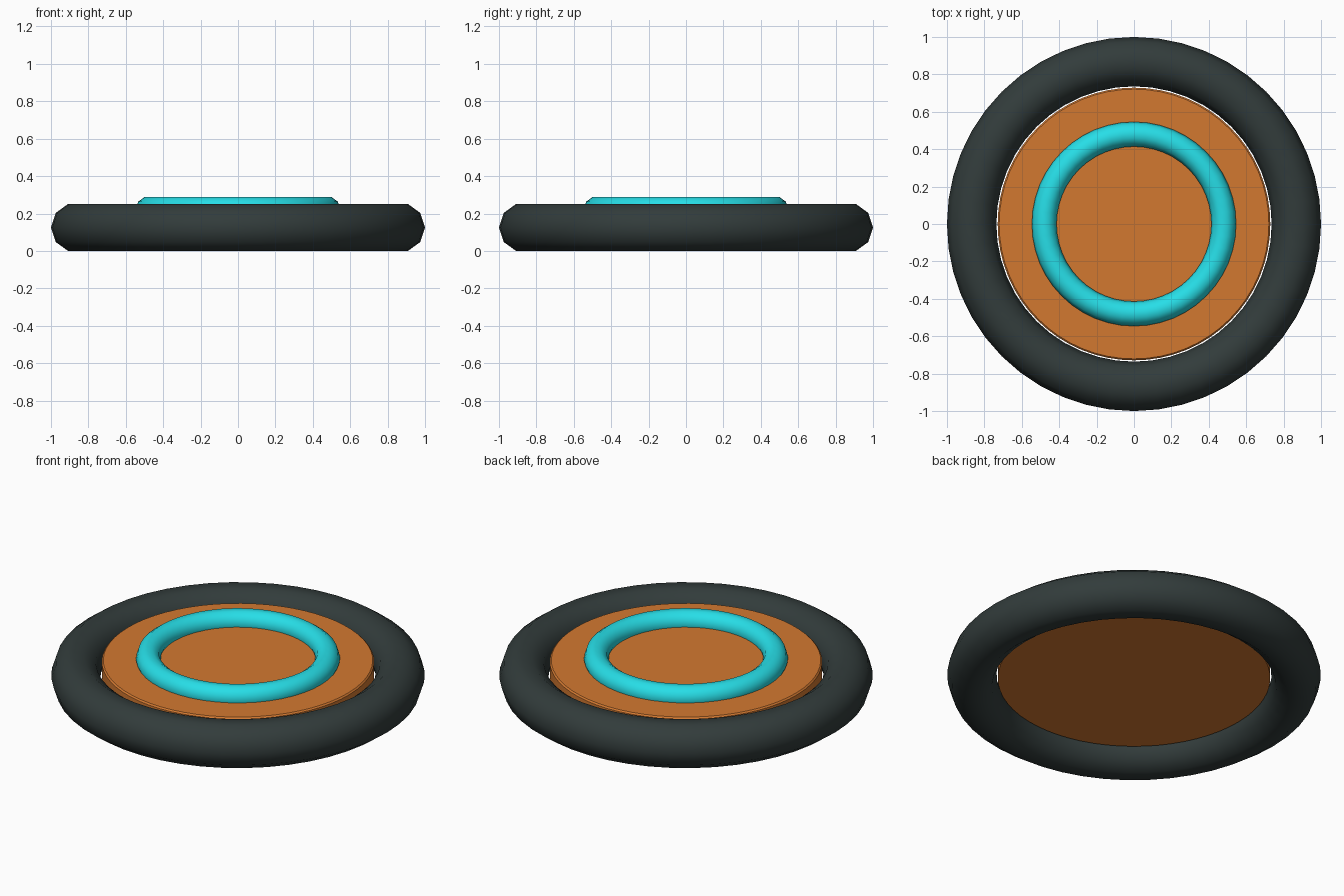
import bpy
import bmesh
import math

cube = bpy.data.objects.get("Cube")
if cube:
    bpy.data.objects.remove(cube, do_unlink=True)


def material(name, color):
    mat = bpy.data.materials.new(name)
    mat.use_nodes = True
    mat.diffuse_color = (*color, 1)
    mat.node_tree.nodes["Principled BSDF"].inputs["Base Color"].default_value = (*color, 1)
    return mat


def finish(obj, name, mat, angle):
    obj.name = name
    obj.data.name = name
    obj.data.materials.append(mat)
    bpy.ops.object.shade_smooth_by_angle(angle=math.radians(angle))
    return obj


def ring(name, major, minor, z, mat):
    bpy.ops.mesh.primitive_torus_add(
        major_radius=major, minor_radius=minor, major_segments=48,
        minor_segments=10, location=(0, 0, z))
    return finish(bpy.context.object, name, mat, 60)


charcoal = material("charcoal", (0.032, 0.045, 0.044))
orange = material("orange", (0.65, 0.19, 0.03))
cyan = material("cyan", (0.02, 0.73, 0.80))

# Thick outer rim
ring("outer_rim", 0.868, 0.132, 0.1255, charcoal)

# Raised inner ring
ring("inner_ring", 0.48, 0.066, 0.225, cyan)

# Disc with a narrow chamfer round its top edge
bottom, top, radius = 0.105, 0.214, 0.729
bpy.ops.mesh.primitive_cylinder_add(
    vertices=64, radius=radius, depth=top - bottom, location=(0, 0, (top + bottom) / 2))
disc = finish(bpy.context.object, "disc", orange, 30)
bm = bmesh.new()
bm.from_mesh(disc.data)
rim = [e for e in bm.edges if all(v.co.z > 0 for v in e.verts)]
bmesh.ops.bevel(bm, geom=rim, offset=0.008, segments=1, affect='EDGES')
bm.to_mesh(disc.data)
bm.free()
